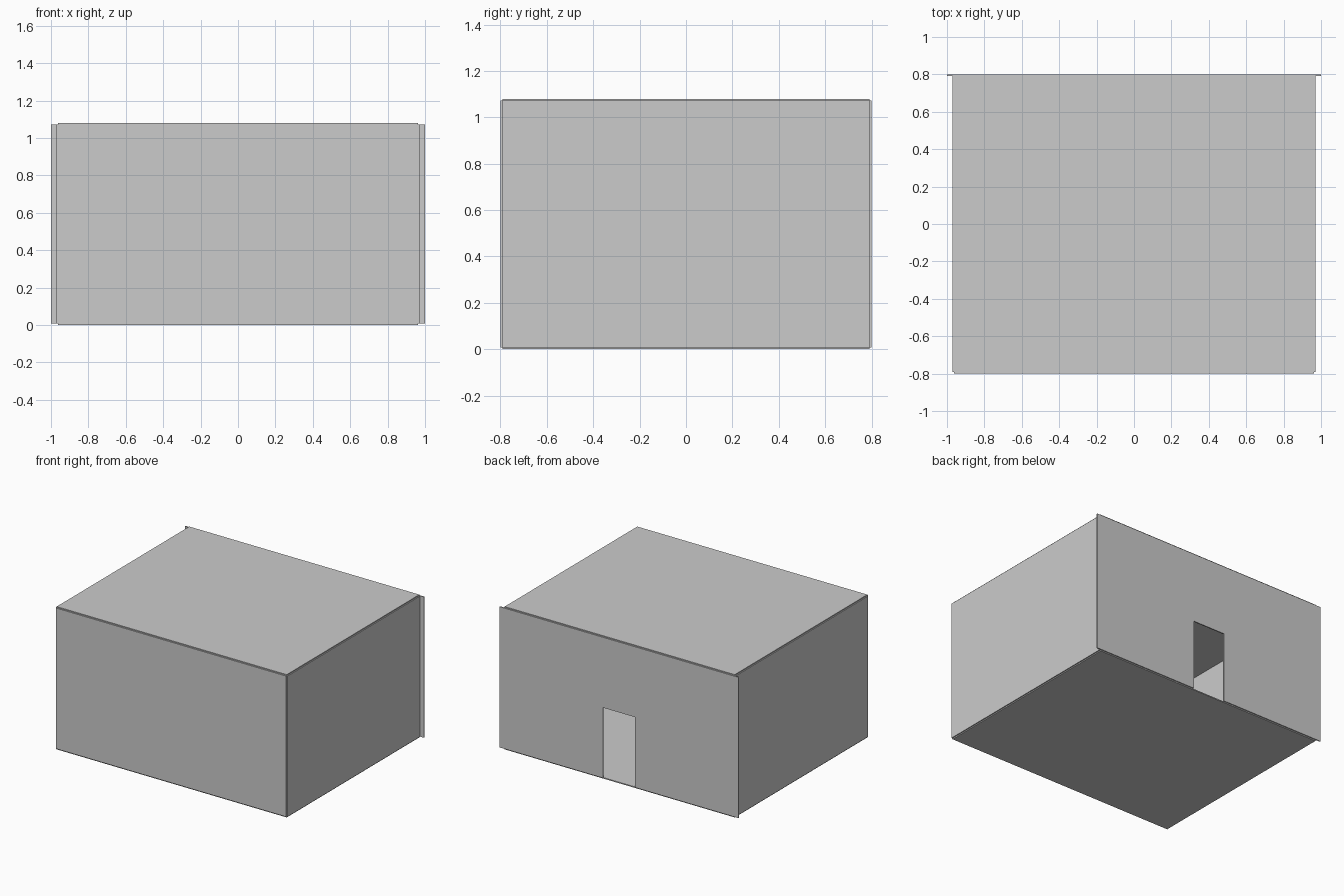
import bpy, bmesh

if "Cube" in bpy.data.objects:
    bpy.data.objects.remove(bpy.data.objects["Cube"])

T = 0.008            # panel thickness
W, D, H = 0.97, 0.80, 1.08   # half width, half depth, height
DOOR_W, DOOR_H = 0.135, 0.54


def finish(name, bm):
    bmesh.ops.recalc_face_normals(bm, faces=bm.faces)
    mesh = bpy.data.meshes.new(name)
    bm.to_mesh(mesh)
    bm.free()
    obj = bpy.data.objects.new(name, mesh)
    bpy.context.collection.objects.link(obj)
    return obj


def panel(name, lo, hi):
    """Flat rectangular board between two opposite corners."""
    bm = bmesh.new()
    bmesh.ops.create_cube(bm, size=1)
    for v in bm.verts:
        for i in range(3):
            v.co[i] = (lo[i] + hi[i]) / 2 + v.co[i] * (hi[i] - lo[i])
    return finish(name, bm)


# floor and roof boards
panel("floor", (-W + T, -D + T, 0), (W - T, D - T, T))
panel("roof", (-W + T, -D + T, H - T), (W - T, D - T, H))

# front wall and the two side walls
panel("front_wall", (-W + T, -D, T), (W - T, -D + T, H - T))
for name, s in (("left_wall", -1), ("right_wall", 1)):
    xs = sorted((s * W, s * (W - T)))
    panel(name, (xs[0], -D + T, T), (xs[1], D - T, H - T))

# wider back wall with a doorway cut up from its lower edge
outline = [(-1, T), (-DOOR_W, T), (-DOOR_W, DOOR_H), (DOOR_W, DOOR_H),
           (DOOR_W, T), (1, T), (1, H - T), (-1, H - T)]
bm = bmesh.new()
face = bm.faces.new([bm.verts.new((x, D - T, z)) for x, z in outline])
ext = bmesh.ops.extrude_face_region(bm, geom=[face], use_keep_orig=True)
moved = [g for g in ext["geom"] if isinstance(g, bmesh.types.BMVert)]
bmesh.ops.translate(bm, verts=moved, vec=(0, T, 0))
finish("back_wall_with_doorway", bm)
